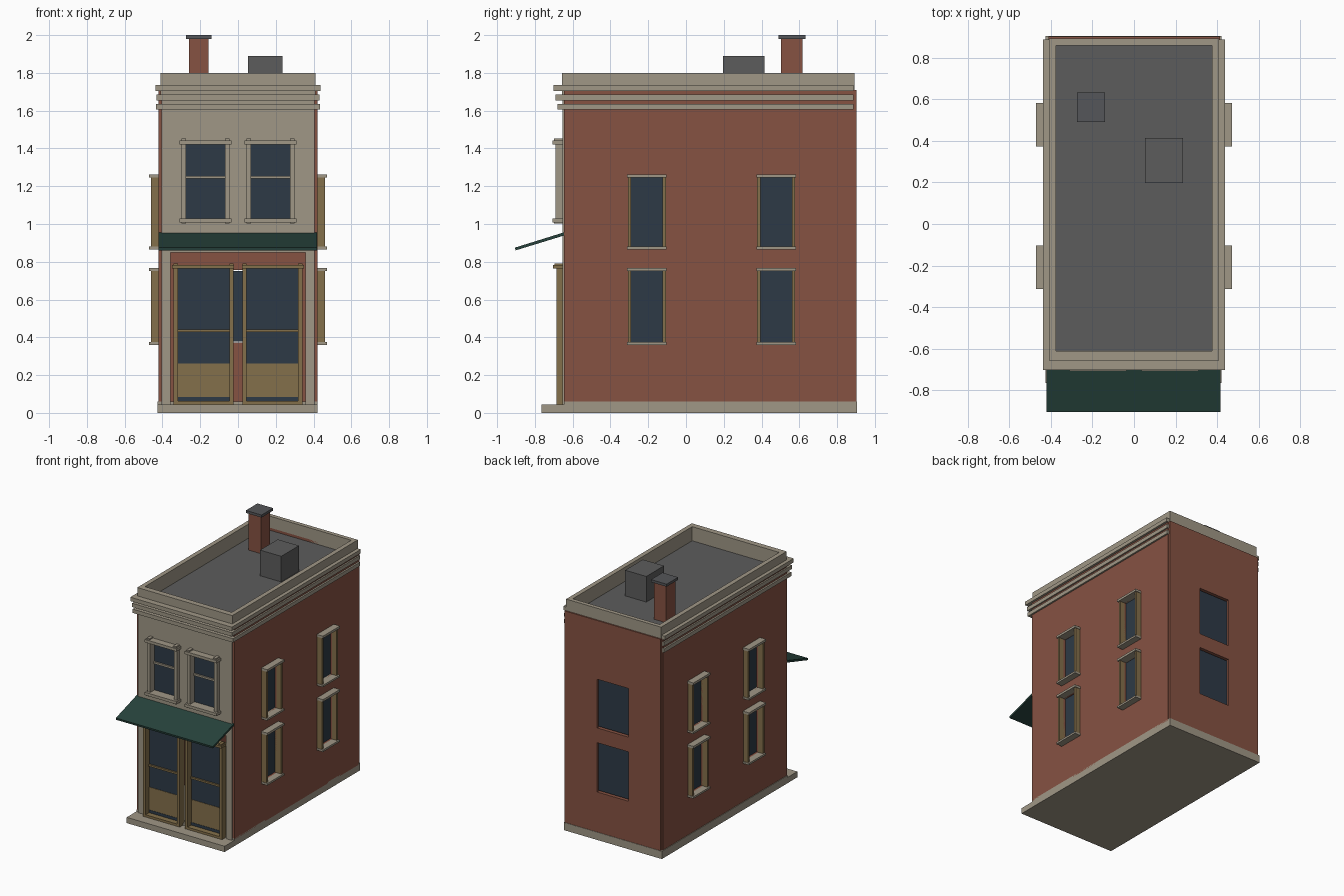
import bpy, bmesh
from mathutils import Vector

cube = bpy.data.objects.get("Cube")
if cube:
    bpy.data.objects.remove(cube, do_unlink=True)


def material(name, r, g, b):
    m = bpy.data.materials.new(name)
    m.use_nodes = True
    m.diffuse_color = (r, g, b, 1)
    m.node_tree.nodes["Principled BSDF"].inputs["Base Color"].default_value = (r, g, b, 1)
    return m


STONE = material("pale stone", 0.35, 0.31, 0.24)
BRICK = material("red brick", 0.24, 0.085, 0.055)
WOOD = material("brown wood", 0.23, 0.16, 0.07)
GLASS = material("dark glass", 0.027, 0.042, 0.061)
GREEN = material("awning green", 0.02, 0.055, 0.045)
ROOF = material("roof grey", 0.108, 0.108, 0.108)
CAP = material("cap grey", 0.09, 0.093, 0.1)


def finish(name, bm, mat):
    bmesh.ops.recalc_face_normals(bm, faces=bm.faces)
    me = bpy.data.meshes.new(name)
    bm.to_mesh(me)
    bm.free()
    me.materials.append(mat)
    ob = bpy.data.objects.new(name, me)
    bpy.context.collection.objects.link(ob)
    return ob


def boxes(name, mat, spans):
    """One object made of boxes, each given as x, y and z ranges."""
    bm = bmesh.new()
    for span in spans:
        verts = bmesh.ops.create_cube(bm, size=1)["verts"]
        for v in verts:
            v.co = Vector([(lo + hi) / 2 + c * abs(hi - lo) for c, (lo, hi) in zip(v.co, span)])
    return finish(name, bm, mat)


def panel(name, mat, to_world, u, d, z, holes):
    """Flat wall with rectangular openings; d is the outward depth range."""
    us = sorted(set(u) | {e for h in holes for e in h[0]})
    zs = sorted(set(z) | {e for h in holes for e in h[1]})
    bm = bmesh.new()
    grid = [[bm.verts.new(to_world(a, d[0], b)) for b in zs] for a in us]
    for i in range(len(us) - 1):
        for j in range(len(zs) - 1):
            mu, mz = (us[i] + us[i + 1]) / 2, (zs[j] + zs[j + 1]) / 2
            if not any(h[0][0] < mu < h[0][1] and h[1][0] < mz < h[1][1] for h in holes):
                bm.faces.new((grid[i][j], grid[i + 1][j], grid[i + 1][j + 1], grid[i][j + 1]))
    bmesh.ops.delete(bm, geom=[v for v in bm.verts if not v.link_faces], context='VERTS')
    new = bmesh.ops.extrude_face_region(bm, geom=bm.faces[:], use_keep_orig=True)["geom"]
    move = Vector(to_world(0, d[1], 0)) - Vector(to_world(0, d[0], 0))
    bmesh.ops.translate(bm, vec=move, verts=[g for g in new if isinstance(g, bmesh.types.BMVert)])
    return finish(name, bm, mat)


# Wall frames: u runs along the wall, d points out of it
def front(u, d, z): return (u, -d, z)
def back(u, d, z): return (u, d, z)
def left(u, d, z): return (d, u, z)
def right(u, d, z): return (-d, u, z)


def wall_boxes(name, mat, to_world, spans):
    out = []
    for u, d, z in spans:
        p, q = to_world(u[0], d[0], z[0]), to_world(u[1], d[1], z[1])
        out.append([sorted(pair) for pair in zip(p, q)])
    return boxes(name, mat, out)


# Base and front step
boxes("base", STONE, [((-.425, .42), (-.645, .905), (0, .06))])
boxes("front_step", STONE, [((-.425, .42), (-.765, -.645), (0, .045))])

# Brick walls with window openings
SIDE_U = [(-.29, -.125), (.395, .56)]
FLOORS = [(.375, .75), (.88, 1.245)]
side_holes = [(u, z) for u in SIDE_U for z in FLOORS]
for name, frame in (("left", left), ("right", right)):
    panel(name + "_wall", BRICK, frame, (-.645, .885), (.378, .42), (.05, 1.71), side_holes)
    # Side windows: glass, wooden jambs, stone head and sill
    for u, z in side_holes:
        wall_boxes(name + "_window_glass", GLASS, frame, [(u, (.395, .405), z)])
        wall_boxes(name + "_window_jambs", WOOD, frame,
                   [((u[0] - .018, u[0]), (.4, .46), z), ((u[1], u[1] + .018), (.4, .46), z)])
        wide = (u[0] - .022, u[1] + .022)
        wall_boxes(name + "_window_stone", STONE, frame,
                   [(wide, (.4, .472), (z[1], z[1] + .018)), (wide, (.4, .472), (z[0] - .015, z[0]))])

back_holes = [((-.135, .135), (.372, .757)), ((-.135, .135), (.872, 1.252))]
panel("back_wall", BRICK, back, (-.412, .415), (.86, .902), (.05, 1.71), back_holes)
for u, z in back_holes:
    wall_boxes("back_window_glass", GLASS, back, [(u, (.878, .886), (z[0] + .007, z[1] - .007))])

# Stone front with shop opening and two upper windows
upper = [((-.275, -.07), (1.03, 1.42)), ((.07, .275), (1.03, 1.42))]
panel("stone_front", STONE, front, (-.405, .405), (.62, .655), (.045, 1.73),
      upper + [((-.357, .357), (.045, .85))])
for u, z in upper:
    wide = (u[0] - .035, u[1] + .035)
    jambs = [(u[0] - .025, u[0]), (u[1], u[1] + .025)]
    wall_boxes("upper_window_glass", GLASS, front, [(u, (.63, .637), z)])
    parts = [(j, (.635, .69), z) for j in jambs]
    parts += [(wide, (.64, .708), (z[1], z[1] + .022)), (wide, (.64, .708), (z[0] - .022, z[0])),
              (u, (.632, .65), (1.24, 1.255))]
    # Small blocks above and below the jambs
    for j in jambs:
        parts += [(j, (.65, .7), (z[1] + .02, z[1] + .032)), (j, (.65, .7), (z[0] - .028, z[0] - .02))]
    wall_boxes("upper_window_surround", STONE, front, parts)

# Pair of shop doors
for s in (-1, 1):
    def door(u, d, z): return (s * u, -d, z)
    u = (.045, .318)
    jambs = [(.024, .045), (.318, .342)]
    wall_boxes("door_glass", GLASS, door,
               [(u, (.63, .637), (.26, .765)), (u, (.63, .642), (.063, .085))])
    parts = [(j, (.625, .685), (.045, .765)) for j in jambs]
    parts += [((.02, .35), (.63, .705), (.765, .783)), (u, (.63, .685), (.045, .063)),
              (u, (.625, .64), (.085, .262)), (u, (.632, .65), (.428, .442))]
    parts += [(j, (.65, .695), (.78, .792)) for j in jambs]
    wall_boxes("door_frame", WOOD, door, parts)

# Sloping awning plate
bm = bmesh.new()
profile = [(-.905, .875), (-.642, .957), (-.642, .94), (-.903, .86)]
face = bm.faces.new([bm.verts.new((-.42, y, z)) for y, z in profile])
ext = bmesh.ops.extrude_face_region(bm, geom=[face], use_keep_orig=True)["geom"]
bmesh.ops.translate(bm, vec=(.837, 0, 0), verts=[g for g in ext if isinstance(g, bmesh.types.BMVert)])
finish("awning", bm, GREEN)

# Cornice bands around the front and sides
for z, x, y in ((1.605, .433, -.68), (1.655, .431, -.69), (1.705, .438, -.702)):
    zr = (z, z + .03)
    boxes("cornice_band", STONE, [((-x, x), (y, -.64), zr),
                                  ((-x, -.4), (-.64, .887), zr), ((.4, x), (-.64, .887), zr)])

# Parapet and flat roof
pz = (1.66, 1.8)
boxes("parapet", STONE, [((-.41, .41), (-.656, -.612), pz), ((-.41, .41), (.86, .892), pz),
                         ((-.41, -.375), (-.612, .86), pz), ((.375, .41), (-.612, .86), pz)])
boxes("flat_roof", ROOF, [((-.38, .38), (-.615, .865), (1.67, 1.69))])

# Roof vent and chimney
boxes("roof_vent", ROOF, [((.052, .235), (.197, .415), (1.69, 1.89))])
boxes("chimney", BRICK, [((-.26, -.155), (.502, .618), (1.69, 1.98))])
boxes("chimney_cap", CAP, [((-.275, -.14), (.49, .632), (1.98, 2.0))])
